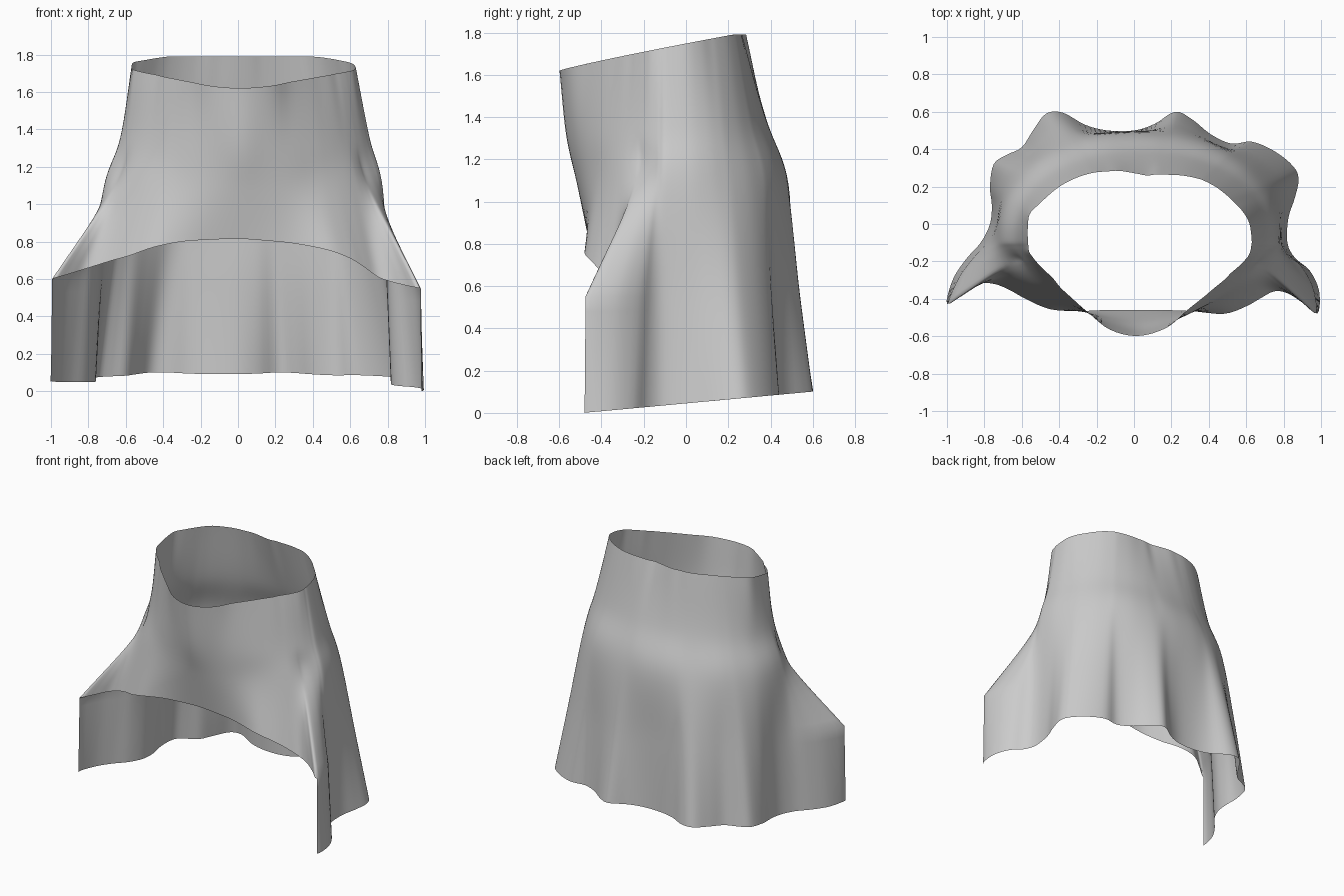
import bpy, bmesh, math
from mathutils import Vector

if "Cube" in bpy.data.objects:
    bpy.data.objects.remove(bpy.data.objects["Cube"])

CX, CY = 0.02, -0.08          # axis that the ring angles turn about

# Waist opening, counter-clockwise seen from above, starting at the right
WAIST = [(.63, -.08), (.61, .03), (.54, .11), (.40, .22), (.20, .26), (.05, .255),
         (-.15, .28), (-.30, .25), (-.48, .13), (-.56, .05), (-.56, -.15),
         (-.44, -.28), (-.28, -.43), (-.14, -.56), (.0, -.60), (.15, -.57),
         (.27, -.47), (.40, -.36), (.52, -.26), (.62, -.16)]

# Wavy long hem from the right flap corner, round the back, to the left flap corner
HEM = [(.98, -.48), (.99, -.36), (.94, -.25), (.86, -.18), (.82, -.10), (.825, .03),
       (.86, .14), (.88, .24), (.85, .31), (.75, .39), (.63, .44), (.52, .43),
       (.41, .48), (.31, .56), (.22, .60), (.11, .535), (0, .50), (-.14, .50),
       (-.26, .53), (-.38, .595), (-.47, .59), (-.54, .50), (-.60, .41), (-.68, .37),
       (-.75, .32), (-.77, .20), (-.76, .10), (-.77, .0), (-.82, -.10), (-.90, -.19),
       (-.97, -.30), (-1.0, -.43)]

# Short front hem, left to right: x, y, z and the ring angle it hangs from
FRONT = [(-.91, -.37, .625, 193), (-.83, -.32, .65, 196), (-.75, -.32, .675, 200),
         (-.67, -.35, .70, 205), (-.58, -.40, .725, 212), (-.45, -.455, .77, 221),
         (-.30, -.465, .80, 236), (-.15, -.46, .81, 253), (0, -.46, .815, 270),
         (.15, -.46, .805, 288), (.30, -.465, .79, 304), (.48, -.48, .755, 319),
         (.60, -.44, .71, 328), (.68, -.395, .66, 335), (.75, -.36, .61, 340),
         (.82, -.37, .585, 343), (.90, -.42, .565, 345.5)]


def polar(x, y):
    return math.atan2(y - CY, x - CX) % math.tau, math.hypot(x - CX, y - CY)


def at(t, r):
    return CX + r * math.cos(t), CY + r * math.sin(t)


def waist_point(t):
    table = sorted(polar(*p) for p in WAIST)
    table = [(table[-1][0] - math.tau, table[-1][1])] + table + [(table[0][0] + math.tau, table[0][1])]
    t %= math.tau
    for (a, ra), (b, rb) in zip(table, table[1:]):
        if a <= t <= b:
            x, y = at(t, ra + (rb - ra) * (t - a) / (b - a))
            break
    z = 1.62 + .17 * min(1, (y + .6) / .82) ** .9
    return Vector((x, y, z))


def oval_point(t, right, left, front, back, z, tilt, n_front):
    c, s = math.cos(t), math.sin(t)
    a = right if c > 0 else left
    b, n = (back, 2.2) if s > 0 else (front, n_front)
    x, y = at(t, (abs(c / a) ** n + abs(s / b) ** n) ** (-1 / n))
    return Vector((x, y, z + tilt * y))


def upper(t):
    return [waist_point(t),
            oval_point(t, .685, .65, .487, .46, 1.36, .08, 1.5),
            oval_point(t, .755, .74, .435, .565, 1.08, .0, 1.8)]


def catmull(p0, p1, p2, p3, u):
    return .5 * (2 * p1 + (p2 - p0) * u + (2 * p0 - 5 * p1 + 4 * p2 - p3) * u * u
                 + (3 * p1 - p0 - 3 * p2 + p3) * u ** 3)


def smooth(points, sub, closed):
    n, out = len(points), []

    def get(i):
        if closed:
            return points[i % n]
        if i < 0:
            return 2 * points[0] - points[1]
        if i >= n:
            return 2 * points[-1] - points[-2]
        return points[i]
    for i in range(n if closed else n - 1):
        for s in range(sub):
            out.append(catmull(get(i - 1), get(i), get(i + 1), get(i + 2), s / sub))
    return out if closed else out + [points[-1]]


AROUND, DOWN = 4, 8


def column(points, kinked):
    # A kinked column turns sharply at the flap corner instead of curving past it
    if kinked:
        return smooth(points[:4], DOWN, False) + smooth(points[3:], DOWN, False)[1:]
    return smooth(points, DOWN, False)


# Columns running from the waist down to the hem
down = []
for i, (x, y) in enumerate(HEM):
    t = polar(x, y)[0]
    if t > 1.5 * math.pi:
        t = (t - math.tau) * .55
    elif t > math.pi:
        t = math.pi + (t - math.pi) * .55
    col = upper(t)
    steps = min(i, len(HEM) - 1 - i)
    k = .52 + .46 * max(0, 1 - steps / 4)
    z_mid = .55 if x > 0 else .60
    hip = col[2]
    z_hem = .045 + .093 * y
    if x < -.5:
        z_hem = max(.05, z_hem)
    col.append(Vector((hip.x + (x - hip.x) * k, hip.y + (y - hip.y) * k, z_mid)))
    col.append(Vector((x, y, max(0, z_hem))))
    down.append(column(col, steps < 3))
for x, y, z, deg in FRONT:
    col = upper(math.radians(deg)) + [Vector((x, y, z)), Vector((x, y, 0))]
    down.append(column(col, True))

# Refine the columns sideways into a smooth grid
rows = [smooth([c[r] for c in down], AROUND, True) for r in range(len(down[0]))]

# Skirt sheet, leaving the front open under the short hem
bm = bmesh.new()
grid = [[bm.verts.new(p) for p in row] for row in rows]
count, flap_end, hem_row = len(rows[0]), (len(HEM) - 1) * AROUND, 3 * DOWN
for r in range(len(rows) - 1):
    for c in range(count):
        if r >= hem_row and c >= flap_end:
            continue
        d = (c + 1) % count
        bm.faces.new((grid[r][c], grid[r + 1][c], grid[r + 1][d], grid[r][d]))
bmesh.ops.delete(bm, geom=[v for v in bm.verts if not v.link_faces], context='VERTS')
for f in bm.faces:
    f.smooth = True
mesh = bpy.data.meshes.new("skirt")
bm.to_mesh(mesh)
bm.free()
skirt = bpy.data.objects.new("skirt", mesh)
bpy.context.collection.objects.link(skirt)
